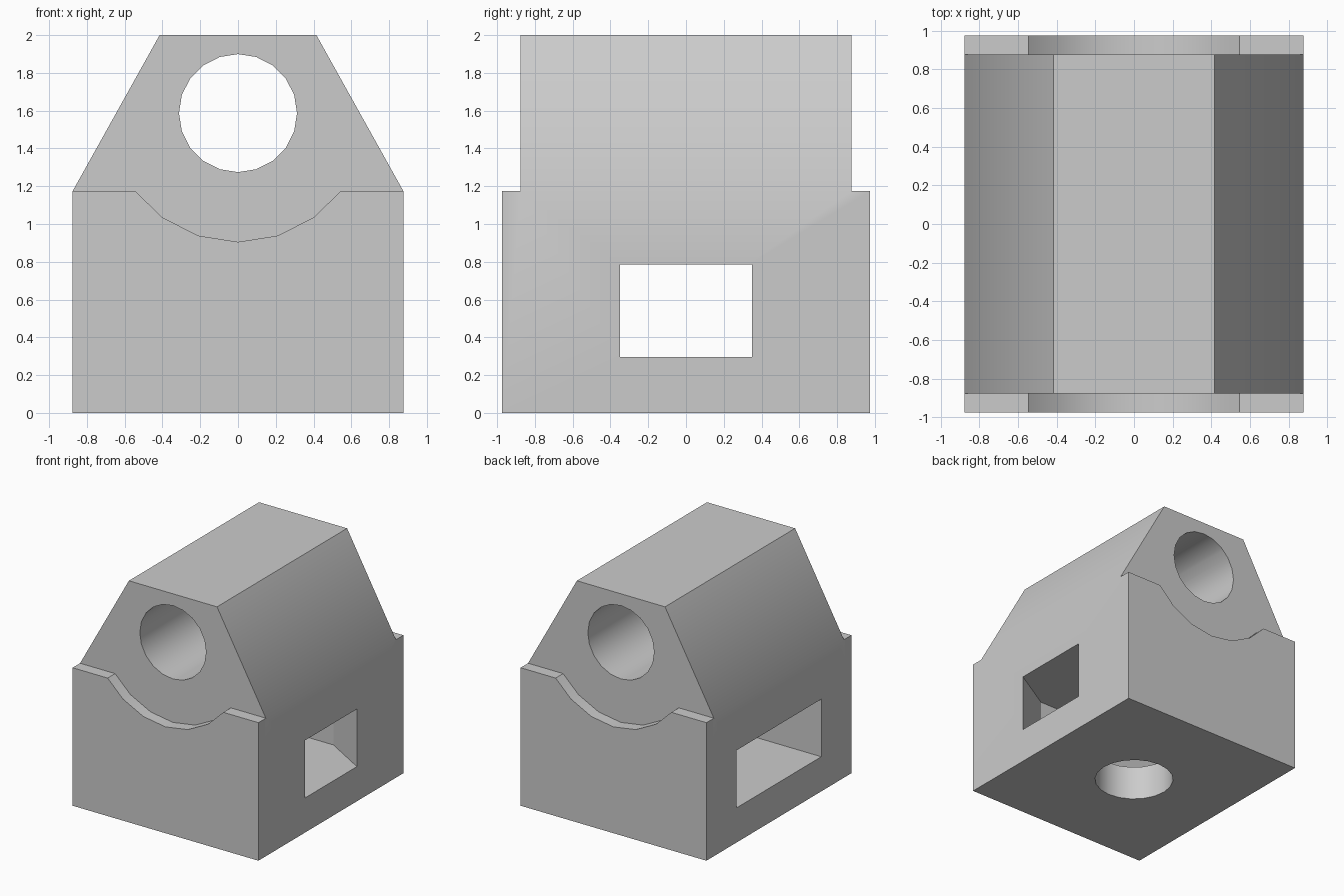
import bpy, bmesh, math
from mathutils import Vector

cube = bpy.data.objects.get("Cube")
if cube:
    bpy.data.objects.remove(cube, do_unlink=True)

HALF_X, TOP_X = 0.875, 0.415
SHOULDER, TOP = 1.175, 2.0
BODY_Y, PLATE_Y = 0.875, 0.975
BORE_Z, BORE_R, NOTCH_R = 1.587, 0.3125, 0.682
SIDES = 20

grey = bpy.data.materials.new("plain_grey")
grey.use_nodes = True
colour = (0.6, 0.6, 0.6, 1)
grey.diffuse_color = colour
grey.node_tree.nodes["Principled BSDF"].inputs["Base Color"].default_value = colour


def prism(name, points, depth):
    """Extrude a closed loop of 3D points along a vector."""
    bm = bmesh.new()
    face = bm.faces.new([bm.verts.new(p) for p in points])
    new = bmesh.ops.extrude_face_region(bm, geom=[face])["geom"]
    verts = [v for v in new if isinstance(v, bmesh.types.BMVert)]
    bmesh.ops.translate(bm, verts=verts, vec=Vector(depth))
    bmesh.ops.recalc_face_normals(bm, faces=bm.faces)
    mesh = bpy.data.meshes.new(name)
    bm.to_mesh(mesh)
    bm.free()
    mesh.materials.append(grey)
    obj = bpy.data.objects.new(name, mesh)
    bpy.context.collection.objects.link(obj)
    return obj


def ring(radius):
    step = math.tau / SIDES
    return [(radius * math.sin(i * step), radius * math.cos(i * step)) for i in range(SIDES)]


def cut(target, cutter):
    cutter.hide_render = True
    mod = target.modifiers.new("cut", 'BOOLEAN')
    mod.operation, mod.solver, mod.object = 'DIFFERENCE', 'EXACT', cutter
    bpy.ops.object.modifier_apply(modifier=mod.name)
    bpy.data.objects.remove(cutter, do_unlink=True)


# Housing: gabled block with a flat top
profile = [(-HALF_X, 0), (HALF_X, 0), (HALF_X, SHOULDER),
           (TOP_X, TOP), (-TOP_X, TOP), (-HALF_X, SHOULDER)]
housing = prism("bearing_housing", [(x, -PLATE_Y, z) for x, z in profile], (0, 2 * PLATE_Y, 0))
bpy.context.view_layer.objects.active = housing
housing.select_set(True)

# End steps: everything above the shoulder, plus the faceted round notch
arc = [(x, BORE_Z + z) for x, z in ring(NOTCH_R) if BORE_Z + z < SHOULDER]
arc.sort()
step_profile = ([(-1, 2.2), (-1, SHOULDER), (-0.545, SHOULDER)] + arc
                + [(0.545, SHOULDER), (1, SHOULDER), (1, 2.2)])
for side in (-1, 1):
    cut(housing, prism("step_cutter", [(x, side * BODY_Y, z) for x, z in step_profile],
                       (0, side * 0.3, 0)))

# Shaft bore from front to back
cut(housing, prism("bore_cutter", [(x, -1.2, BORE_Z + z) for x, z in ring(BORE_R)], (0, 2.4, 0)))

# Side cavity: wide on one side, tapering to a narrower window on the other
WIDE, NARROW, TAPER_X = 0.57, 0.35, 0.5
right = [(-1, WIDE), (TAPER_X, WIDE), (HALF_X, NARROW), (1, NARROW)]
outline = right + [(x, -y) for x, y in reversed(right)]
cut(housing, prism("cavity_cutter", [(x, y, 0.295) for x, y in outline], (0, 0, 0.49)))

# Round hole in the base, opening into the cavity
cut(housing, prism("base_hole_cutter", [(x, y, -0.2) for x, y in ring(0.315)], (0, 0, 0.6)))

bpy.ops.object.shade_smooth_by_angle(angle=math.radians(30))
